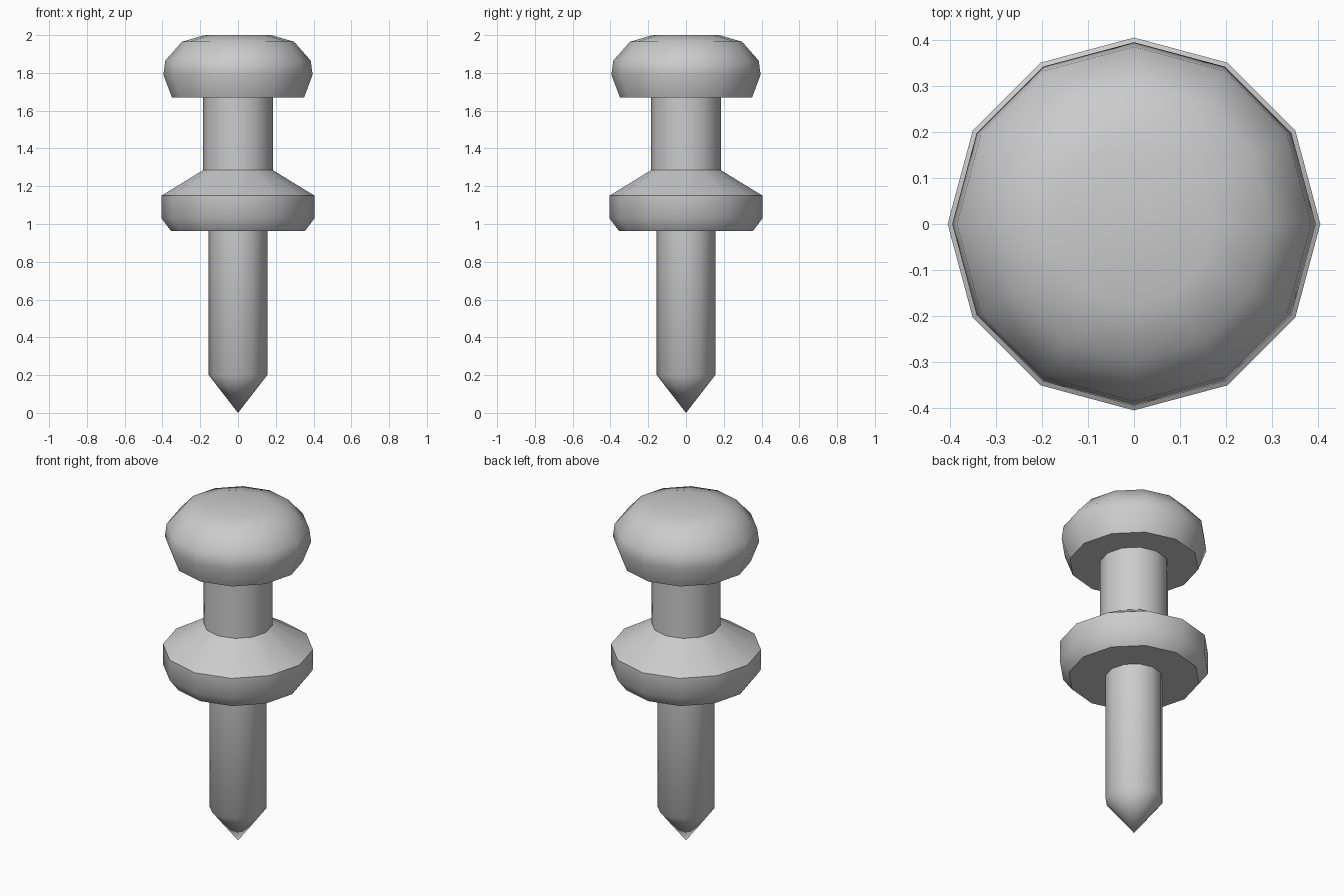
import bpy, bmesh
from math import cos, sin, pi, radians

cube = bpy.data.objects.get("Cube")
if cube:
    bpy.data.objects.remove(cube, do_unlink=True)

SIDES = 12

grey = bpy.data.materials.new("plain_grey")
grey.use_nodes = True
colour = (0.6, 0.6, 0.6, 1)
grey.diffuse_color = colour
grey.node_tree.nodes["Principled BSDF"].inputs["Base Color"].default_value = colour


def lathe(name, profile):
    """Spin an (r, z) profile, listed bottom to top, around the z axis."""
    bm = bmesh.new()
    rings = []
    for r, z in profile:
        if r == 0:
            rings.append([bm.verts.new((0, 0, z))] * SIDES)
        else:
            angles = [2 * pi * i / SIDES for i in range(SIDES)]
            rings.append([bm.verts.new((r * cos(a), r * sin(a), z)) for a in angles])
    for low, high in zip(rings, rings[1:]):
        for i in range(SIDES):
            j = (i + 1) % SIDES
            corners = dict.fromkeys((low[i], low[j], high[j], high[i]))
            bm.faces.new(list(corners))
    mesh = bpy.data.meshes.new(name)
    bm.to_mesh(mesh)
    bm.free()
    mesh.materials.append(grey)
    mesh.shade_smooth()
    mesh.set_sharp_from_angle(angle=radians(45))
    obj = bpy.data.objects.new(name, mesh)
    bpy.context.collection.objects.link(obj)
    return obj


SHAFT_R, NECK_R = 0.155, 0.185
COLLAR_BOTTOM, COLLAR_TOP, HEAD_BOTTOM = 0.963, 1.285, 1.67

# Pointed shaft
lathe("pointed_shaft", [(0, 0), (SHAFT_R, 0.2), (SHAFT_R, COLLAR_BOTTOM)])

# Collar with bevelled underside and sloping top
lathe("collar", [(SHAFT_R, COLLAR_BOTTOM), (0.355, COLLAR_BOTTOM), (0.405, 1.03),
                 (0.405, 1.15), (NECK_R, COLLAR_TOP)])

# Neck
lathe("neck", [(NECK_R, COLLAR_TOP), (NECK_R, HEAD_BOTTOM)])

# Rounded head
lathe("head", [(NECK_R, HEAD_BOTTOM), (0.35, HEAD_BOTTOM), (0.395, 1.79), (0.385, 1.865),
               (0.297, 1.965), (0.175, 2.0), (0, 2.0)])
